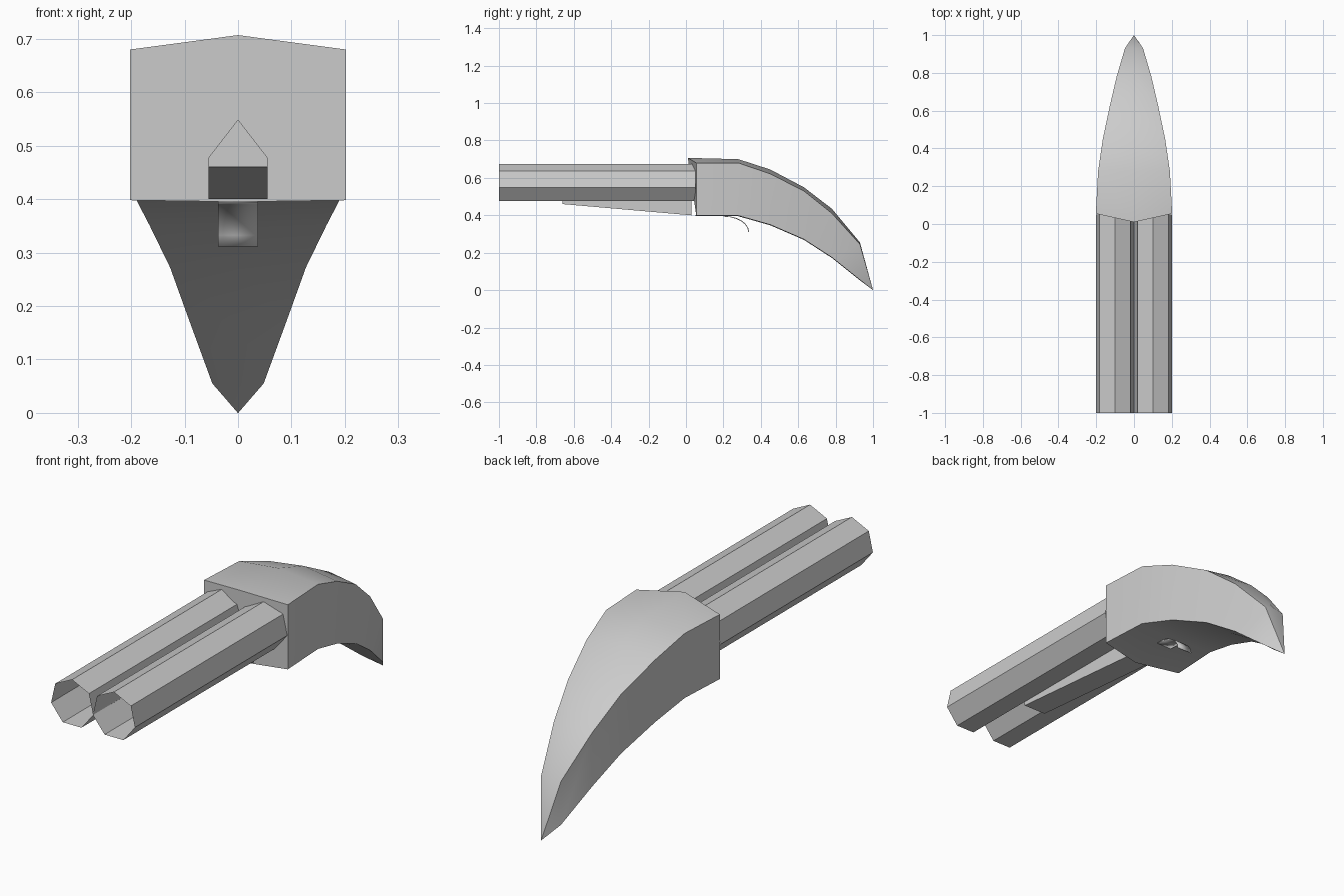
import bpy, bmesh, math

if "Cube" in bpy.data.objects:
    bpy.data.objects.remove(bpy.data.objects["Cube"], do_unlink=True)

grey = bpy.data.materials.new("plain_grey")
grey.use_nodes = True
grey.diffuse_color = (0.6, 0.6, 0.6, 1)
grey.node_tree.nodes["Principled BSDF"].inputs["Base Color"].default_value = (0.6, 0.6, 0.6, 1)


def loft(name, rings, closed=True, caps=True, smooth=False):
    """Skin a row of matching cross-sections."""
    bm = bmesh.new()
    rows = [[bm.verts.new(p) for p in ring] for ring in rings]
    n = len(rows[0])
    for a, b in zip(rows, rows[1:]):
        for i in range(n if closed else n - 1):
            j = (i + 1) % n
            bm.faces.new((a[i], a[j], b[j], b[i]))
    if caps:
        bm.faces.new(rows[0])
        bm.faces.new(rows[-1])
    bmesh.ops.remove_doubles(bm, verts=bm.verts, dist=0.0005)
    bmesh.ops.recalc_face_normals(bm, faces=bm.faces)
    mesh = bpy.data.meshes.new(name)
    bm.to_mesh(mesh)
    bm.free()
    mesh.materials.append(grey)
    obj = bpy.data.objects.new(name, mesh)
    bpy.context.collection.objects.link(obj)
    if smooth:
        bpy.ops.object.select_all(action="DESELECT")
        obj.select_set(True)
        bpy.context.view_layer.objects.active = obj
        bpy.ops.object.shade_smooth_by_angle(angle=math.radians(30))
    return obj


# Pair of open seven-sided barrels
def heptagon(cx, y):
    steps = [math.tau * i / 7 for i in range(7)]
    return [(cx + 0.104 * math.sin(a), y, 0.571 + 0.104 * math.cos(a)) for a in steps]


for side, cx in (("left", 0.101), ("right", -0.101)):
    loft(side + "_barrel", [heptagon(cx, -1), heptagon(cx, 0.05)], caps=False)


# Tapered fore-end nested between the barrels
def fore_ring(y, low):
    return [(0, y, 0.549), (0.055, y, 0.478), (0.055, y, low),
            (-0.055, y, low), (-0.055, y, 0.478)]


loft("fore_end", [fore_ring(-0.66, 0.46), fore_ring(0.03, 0.4)])

# Stock sections: y, ridge z, shoulder z, bottom z, half width
sections = [
    (0.055, 0.707, 0.68, 0.398, 0.202),
    (0.28, 0.7, 0.68, 0.398, 0.19),
    (0.45, 0.645, 0.622, 0.35, 0.165),
    (0.63, 0.55, 0.53, 0.272, 0.127),
    (0.78, 0.435, 0.41, 0.175, 0.092),
    (0.93, 0.255, 0.245, 0.055, 0.048),
]
rings = []
for i, (y, ridge, shoulder, low, w) in enumerate(sections):
    mid = 0.01 if i == 0 else y
    rings.append([(0, mid, low - 0.003), (w, y, low), (w, y, shoulder),
                  (0, mid, ridge), (-w, y, shoulder), (-w, y, low)])
rings.append([(0, 1, 0)] * 6)
stock = loft("stock", rings[:-1] + [[(x * 0.01, 1, 0.002 * z) for x, y, z in rings[-2]]],
             smooth=True)

# Curved ribbon trigger
arc = [math.radians(a) for a in range(0, 91, 15)]
ribbon = [(0.2 + 0.137 * math.sin(a), 0.312 + 0.085 * math.cos(a)) for a in arc]
trigger = loft("trigger", [[(-0.037, y, z), (0.037, y, z)] for y, z in ribbon],
               closed=False, caps=False, smooth=True)
thickness = trigger.modifiers.new("thickness", "SOLIDIFY")
thickness.thickness = 0.004
